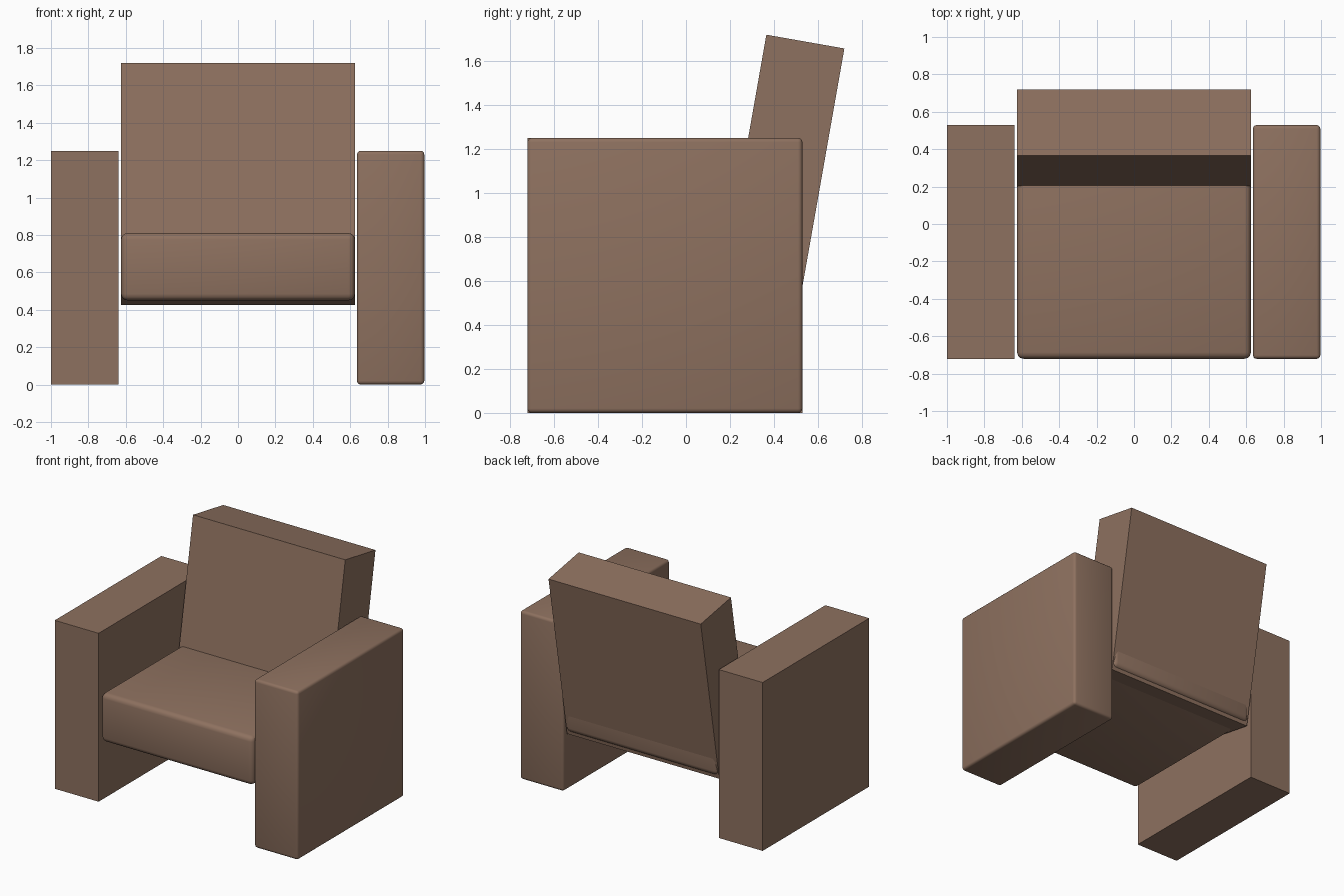
import bpy, math

if "Cube" in bpy.data.objects:
    bpy.data.objects.remove(bpy.data.objects["Cube"])

brown = bpy.data.materials.new("brown upholstery")
brown.diffuse_color = (0.27, 0.165, 0.115, 1)
brown.use_nodes = True
brown.node_tree.nodes["Principled BSDF"].inputs["Base Color"].default_value = brown.diffuse_color


def block(name, centre, size, bevel=0.0, tilt=0.0):
    """Box with an optional rounded edge and a tilt about x (degrees)."""
    bpy.ops.mesh.primitive_cube_add(size=1, location=centre)
    ob = bpy.context.object
    ob.name = name
    ob.scale = size
    bpy.ops.object.transform_apply(location=False, rotation=False, scale=True)
    ob.rotation_euler.x = math.radians(tilt)
    ob.data.materials.append(brown)
    if bevel:
        mod = ob.modifiers.new("rounded edges", 'BEVEL')
        mod.width = bevel
        mod.segments = 3
        bpy.ops.object.modifier_apply(modifier=mod.name)
        bpy.ops.object.shade_smooth_by_angle(angle=math.radians(40))
    return ob


W, D, T = 1.25, 1.25, 0.36   # cushion width, depth, slab thickness
Y = -0.096                   # centre of seat and arms

# Arms: the left one is sharp, the right one softly rounded
block("left_arm", (-0.82, Y, D / 2), (T, D, D))
block("right_arm", (0.816, Y, D / 2), (T, D, D), bevel=0.02)

# Seat cushion
block("seat", (0, Y, 0.63), (W, D, T), bevel=0.035)

# Backrest leaning backwards
block("backrest", (0, 0.434, 1.072), (W, T, D), tilt=-10)
